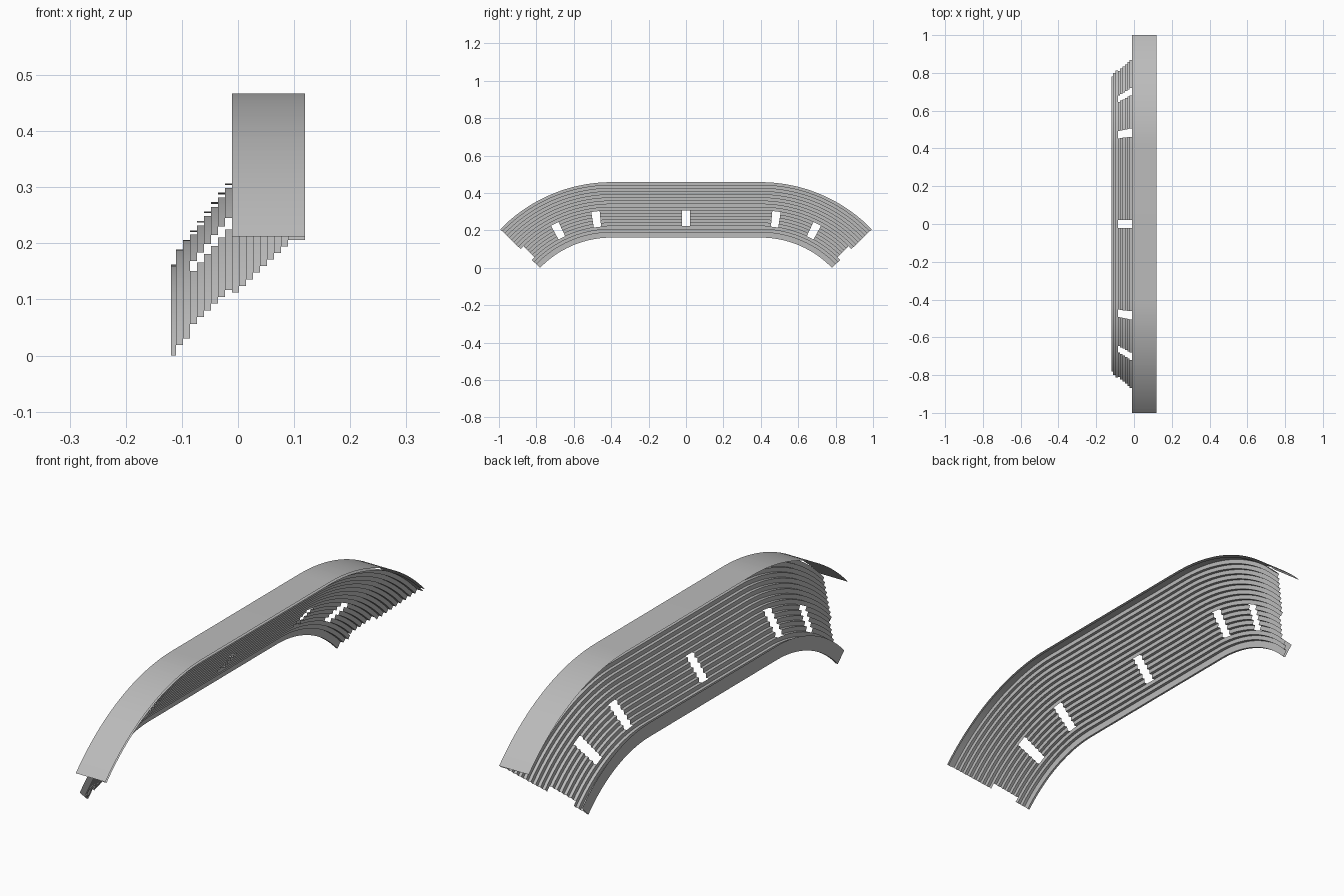
import bpy
import bmesh
from math import radians, sin, cos

cube = bpy.data.objects.get("Cube")
if cube:
    bpy.data.objects.remove(cube)

# Plan of the bowl: a straight run with a curved wing at each end
HALF_RUN = 0.398
CENTRE_Z = -0.3706
SWEEP = 45.9
AISLES = (7.3, 26.6, 45.9)
AISLE_HALF = 1.9
AISLE_WIDTH = 0.043

concrete = bpy.data.materials.new("light_grey_concrete")
concrete.use_nodes = True
GREY = (0.5, 0.5, 0.5, 1)
concrete.diffuse_color = GREY
concrete.node_tree.nodes["Principled BSDF"].inputs["Base Color"].default_value = GREY

# Stations along the sweep: (y of arc centre, angle), cut at the aisle edges
angles = {SWEEP * i / 24 for i in range(1, 25)}
for a in AISLES:
    angles |= {a - AISLE_HALF, min(a + AISLE_HALF, SWEEP)}
angles = sorted(angles)
wing = [(HALF_RUN, a) for a in [0] + angles]
half = [(AISLE_WIDTH / 2, 0)] + wing
stations = [(-y, -a) for y, a in reversed(half)] + half


def in_aisle(s, t):
    """True when the strip between two stations is an aisle opening."""
    mid_y, mid_a = (s[0] + t[0]) / 2, abs(s[1] + t[1]) / 2
    if mid_a == 0:
        return abs(mid_y) < AISLE_WIDTH / 2
    return any(abs(mid_a - a) < AISLE_HALF for a in AISLES)


def sweep(name, profile, open_from=9, open_to=-9):
    """Sweep an (x, radius) profile, leaving aisles open between two x values."""
    bm = bmesh.new()
    rings = []
    for y, a in stations:
        t = radians(a)
        rings.append([bm.verts.new((x, y + r * sin(t), CENTRE_Z + r * cos(t)))
                      for x, r in profile])
    for k in range(len(stations) - 1):
        aisle = in_aisle(stations[k], stations[k + 1])
        for j in range(len(profile) - 1):
            mid_x = (profile[j][0] + profile[j + 1][0]) / 2
            if aisle and open_from < mid_x < open_to:
                continue
            bm.faces.new((rings[k][j], rings[k][j + 1],
                          rings[k + 1][j + 1], rings[k + 1][j]))
    bmesh.ops.delete(bm, geom=[v for v in bm.verts if not v.link_faces],
                     context='VERTS')
    mesh = bpy.data.meshes.new(name)
    bm.to_mesh(mesh)
    bm.free()
    mesh.materials.append(concrete)
    obj = bpy.data.objects.new(name, mesh)
    bpy.context.collection.objects.link(obj)
    bpy.ops.object.select_all(action='DESELECT')
    obj.select_set(True)
    bpy.context.view_layer.objects.active = obj
    bpy.ops.object.shade_smooth_by_angle(angle=radians(30))
    return obj


# Stepped seating rows
ROWS, DEPTH, RISE = 17, 0.0125, 0.0168
FIRST_X, FIRST_R = -0.1105, 0.56
FRONT_X, BACK_X = -0.119, 0.119
steps = [(FRONT_X, 0.5325), (FIRST_X, 0.5325)]
for i in range(ROWS):
    x, r = FIRST_X + i * DEPTH, FIRST_R + i * RISE
    steps += [(x, r), (x + DEPTH, r)]
steps[-1] = (BACK_X, steps[-1][1])
aisle_start = FIRST_X + 2 * DEPTH
sweep("seating_rows", steps, aisle_start + 0.001, aisle_start + 6 * DEPTH - 0.001)

# Parapet along the front of the lowest row
sweep("front_parapet", [(FRONT_X, 0.5325), (FRONT_X, 0.588)])

# Curved canopy over the upper rows
sweep("canopy", [(-0.011, 0.838), (BACK_X, 0.838)])
